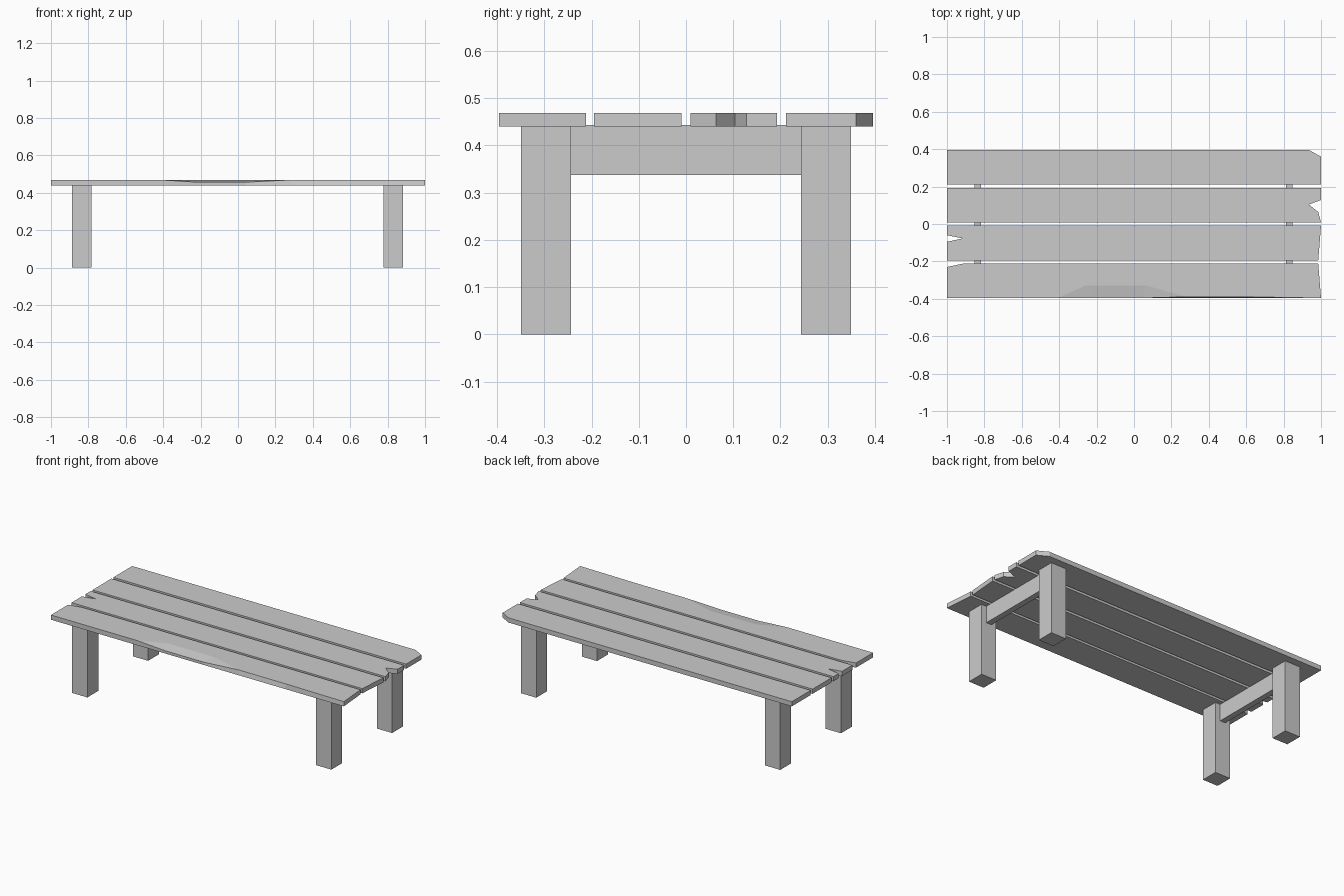
import bpy, bmesh

if "Cube" in bpy.data.objects:
    bpy.data.objects.remove(bpy.data.objects["Cube"])

Z0, Z1 = 0.44, 0.469


def make_object(name, bm):
    bmesh.ops.recalc_face_normals(bm, faces=bm.faces)
    mesh = bpy.data.meshes.new(name)
    bm.to_mesh(mesh)
    bm.free()
    obj = bpy.data.objects.new(name, mesh)
    bpy.context.collection.objects.link(obj)
    return obj


def box(name, x, y, z):
    bm = bmesh.new()
    bmesh.ops.create_cube(bm, size=1)
    for v in bm.verts:
        v.co = [r[0] if c < 0 else r[1] for c, r in zip(v.co, (x, y, z))]
    return make_object(name, bm)


def plank(name, outline, chip=None):
    """Extruded outline; chip = (first, last, inner points, edge z, inset) dents the top edge."""
    bm = bmesh.new()
    low = [bm.verts.new((x, y, Z0)) for x, y in outline]
    top = [bm.verts.new((x, y, Z1)) for x, y in outline]
    n = len(outline)
    bm.faces.new(low[::-1])
    for i in range(n):
        j = (i + 1) % n
        bm.faces.new((low[i], low[j], top[j], top[i]))
    if chip:
        first, last, points, edge_z = chip
        inner = [bm.verts.new((x, y, Z1)) for x, y in points]
        for v in top[first + 1:last]:
            v.co.z = edge_z
        a, b, c, d = top[first:last + 1]
        bm.faces.new((a, b, inner[0]))
        bm.faces.new((b, c, inner[1], inner[0]))
        bm.faces.new((c, d, inner[1]))
        # worn top edge right of the dent
        for v in top[last:last + 2]:
            v.co.y += 0.007
        bm.faces.new(top[:first + 1] + inner + top[last:])
    else:
        bm.faces.new(top)
    return make_object(name, bm)


# Top planks with broken ends, front to back
plank("front_plank",
      [(-1, -.396), (-.41, -.396), (-.22, -.396), (.04, -.396), (.28, -.396),
       (.6, -.396), (1, -.396), (.985, -.212), (-.915, -.212), (-1, -.23)],
      chip=(1, 4, [(-.255, -.328), (.065, -.328)], .457))
plank("middle_front_plank",
      [(-1, -.195), (.985, -.195), (1, -.009), (-1, -.009),
       (-1, -.06), (-.915, -.077), (-1, -.095)])
plank("middle_back_plank",
      [(-1, .009), (1, .009), (.985, .064), (.935, .104),
       (1, .128), (1, .193), (-1, .193)])
plank("back_plank",
      [(-1, .212), (1, .212), (1, .36), (.935, .396), (-1, .396)])

# Legs and crossbars at each end
for side, cx in (("left", -.836), ("right", .83)):
    for end, y in (("front", (-.349, -.243)), ("back", (.243, .349))):
        box(f"{end}_{side}_leg", (cx - .052, cx + .052), y, (0, Z0))
    box(f"{side}_crossbar", (cx - .018, cx + .018), (-.243, .243), (.337, .443))
